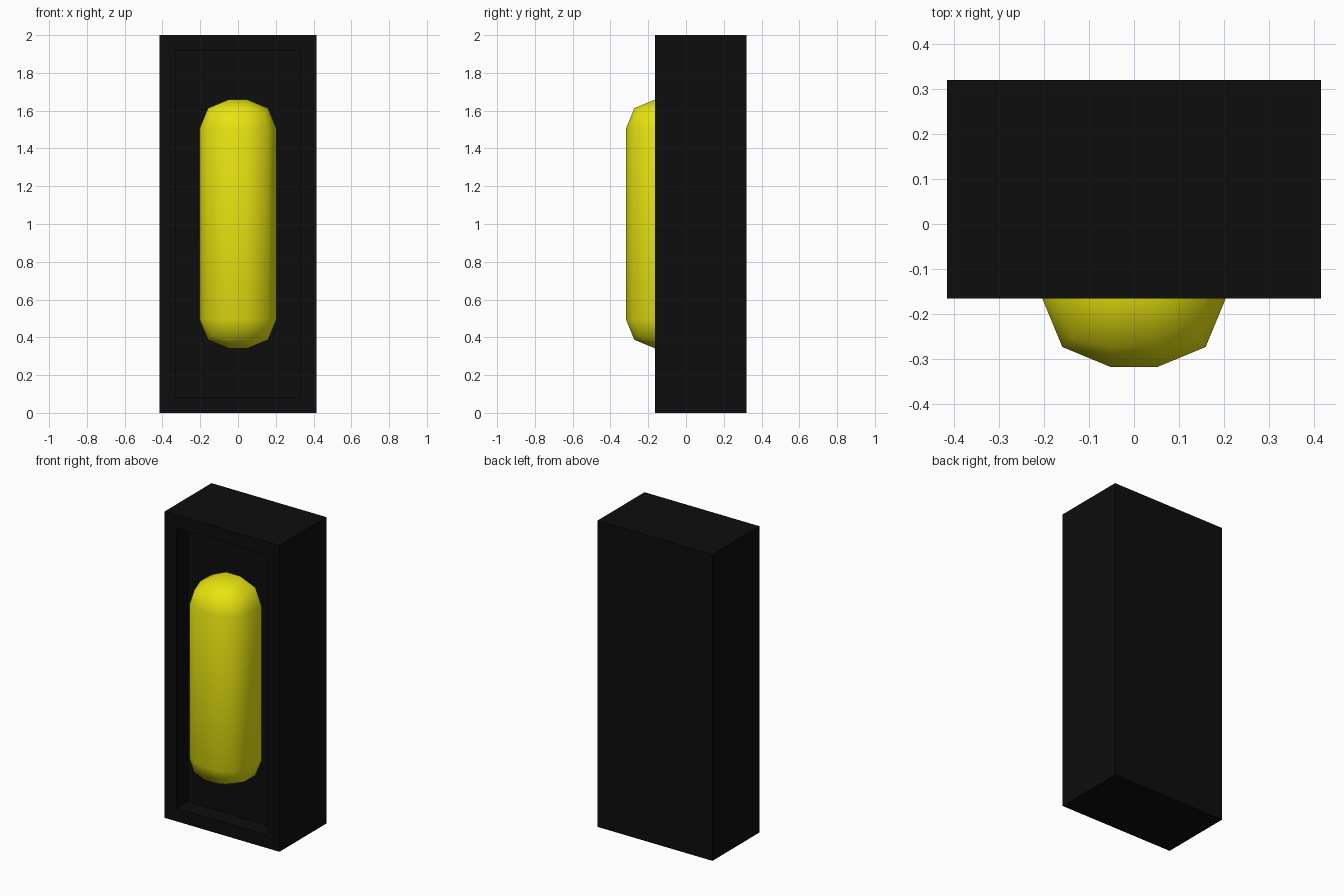
import bpy
import bmesh
from mathutils import Matrix, Vector


def make_material(name, rgb):
    mat = bpy.data.materials.new(name)
    mat.use_nodes = True
    mat.diffuse_color = (*rgb, 1)
    mat.node_tree.nodes["Principled BSDF"].inputs["Base Color"].default_value = (*rgb, 1)
    return mat


def add_box(bm, low, high):
    low, high = Vector(low), Vector(high)
    size = Matrix.Diagonal((*(high - low), 1))
    bmesh.ops.create_cube(bm, size=1, matrix=Matrix.Translation((low + high) / 2) @ size)


def finish(bm, name, mat, smooth=False):
    bmesh.ops.recalc_face_normals(bm, faces=bm.faces)
    for face in bm.faces:
        face.smooth = smooth
    mesh = bpy.data.meshes.new(name)
    bm.to_mesh(mesh)
    bm.free()
    mesh.materials.append(mat)
    obj = bpy.data.objects.new(name, mesh)
    bpy.context.collection.objects.link(obj)
    return obj


cube = bpy.data.objects.get("Cube")
if cube:
    bpy.data.objects.remove(cube, do_unlink=True)

black = make_material("black", (0.004, 0.004, 0.004))
yellow = make_material("yellow", (0.8, 0.77, 0.005))

# Housing: a block whose front face is inset and pushed back into a recess
bm = bmesh.new()
add_box(bm, (-0.415, -0.165, 0), (0.415, 0.32, 2))
front = min(bm.faces, key=lambda f: f.calc_center_median().y)
bmesh.ops.inset_region(bm, faces=[front], thickness=0.12)
floor = bmesh.ops.extrude_face_region(bm, geom=[front])["geom"]
bmesh.ops.delete(bm, geom=[front], context='FACES_ONLY')
bmesh.ops.translate(bm, vec=(0, 0.115, 0),
                    verts=[v for v in floor if isinstance(v, bmesh.types.BMVert)])
finish(bm, "housing", black)

# Lamp: a rounded block seated in the recess
bm = bmesh.new()
add_box(bm, (-0.204, -0.318, 0.342), (0.204, 0.14, 1.658))
bmesh.ops.bevel(bm, geom=bm.edges[:], offset=0.153, offset_type='OFFSET',
                segments=2, profile=0.5, affect='EDGES')
finish(bm, "lamp", yellow, smooth=True)
